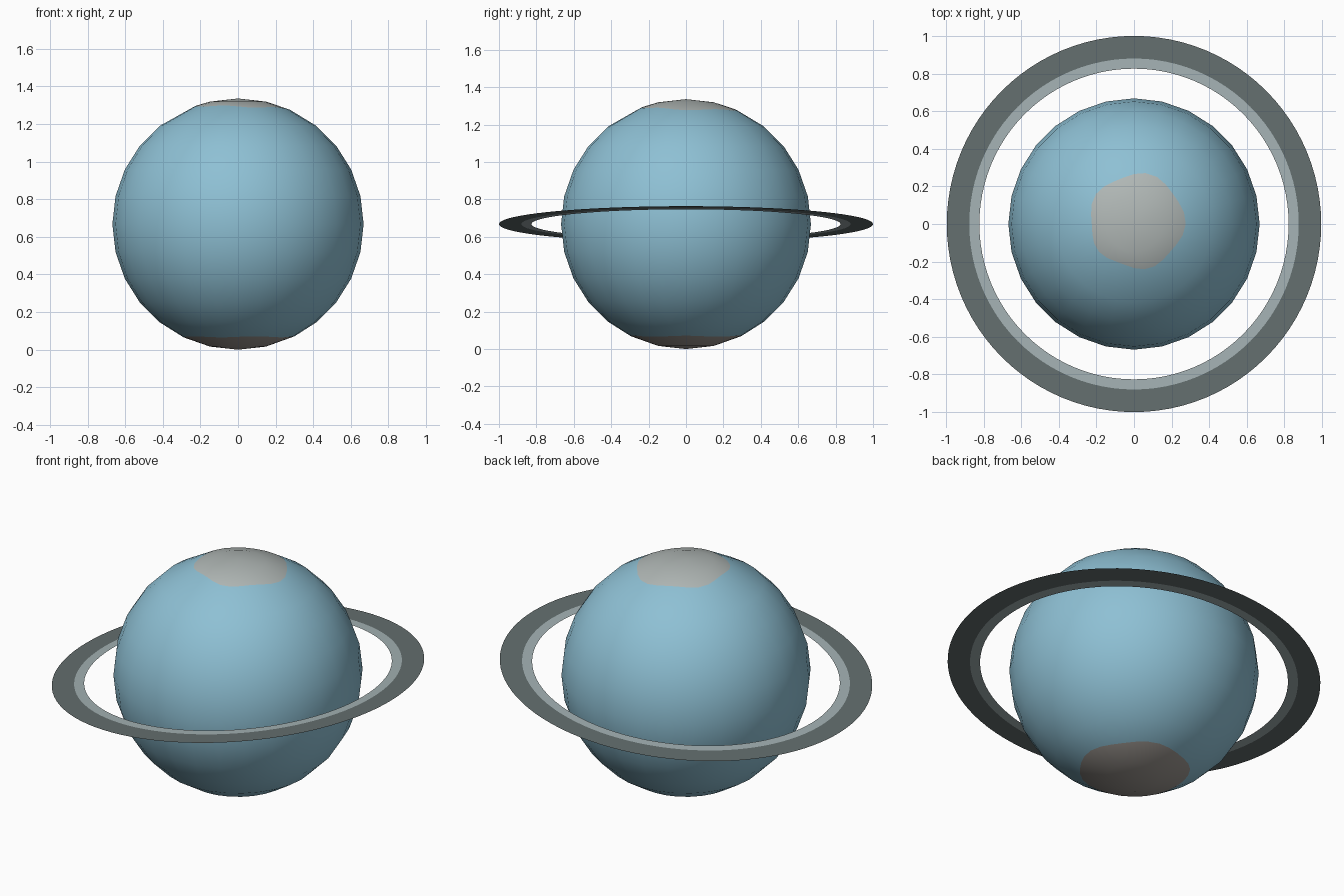
import bpy, bmesh, math

if "Cube" in bpy.data.objects:
    bpy.data.objects.remove(bpy.data.objects["Cube"])

R, CZ = 0.668, 0.668
SEG, ROWS = 28, 14


def material(name, srgb):
    m = bpy.data.materials.new(name)
    lin = [((c / 255 + 0.055) / 1.055) ** 2.4 for c in srgb]
    m.diffuse_color = (*lin, 1)
    m.use_nodes = True
    m.node_tree.nodes["Principled BSDF"].inputs["Base Color"].default_value = m.diffuse_color
    return m


def add_object(name, bm, mats):
    me = bpy.data.meshes.new(name)
    bm.to_mesh(me)
    bm.free()
    for m in mats:
        me.materials.append(m)
    ob = bpy.data.objects.new(name, me)
    bpy.context.collection.objects.link(ob)
    return ob


blue = material("pale blue", (142, 192, 212))
north = material("polar grey", (176, 183, 181))
south = material("warm grey", (158, 152, 146))
ring_dark = material("dark ring grey", (100, 111, 111))
ring_light = material("light ring grey", (164, 178, 180))

# planet: faceted-outline sphere, second row of vertices follows the uneven cap edges
bm = bmesh.new()
bmesh.ops.create_uvsphere(bm, u_segments=SEG, v_segments=ROWS, radius=R)
step = math.pi / ROWS
for v in bm.verts:
    polar = math.acos(max(-1, min(1, v.co.z / R)))
    row = round(polar / step)
    a = math.atan2(v.co.y, v.co.x)
    if row == 2:
        r = 0.25 + 0.022 * math.cos(a - 0.8) + 0.010 * math.cos(5 * a)
    elif row == ROWS - 2:
        r = 0.295 + 0.006 * math.cos(5 * a)
    else:
        continue
    z = math.copysign(math.sqrt(R * R - r * r), v.co.z)
    v.co = (r * math.cos(a), r * math.sin(a), z)
for f in bm.faces:
    f.smooth = True
    rows = [abs(v.co.z) for v in f.verts]
    # cap faces are those lying wholly inside the cap edge rows
    limit = 0.605 if f.calc_center_median().z > 0 else 0.59
    if min(rows) > limit:
        f.material_index = 1 if f.calc_center_median().z > 0 else 2
planet = add_object("planet", bm, [blue, north, south])
planet.location.z = CZ


# rings: paper-thin flat bands facing up, tilted about y
def ring_band(name, r0, r1, mat, n=96):
    bm = bmesh.new()
    loops = [[bm.verts.new((r * math.cos(2 * math.pi * i / n),
                            r * math.sin(2 * math.pi * i / n), 0))
              for i in range(n)] for r in (r0, r1)]
    for i in range(n):
        j = (i + 1) % n
        bm.faces.new((loops[0][i], loops[1][i], loops[1][j], loops[0][j]))
    ob = add_object(name, bm, [mat])
    ob.location.z = CZ
    ob.rotation_euler.y = -math.radians(5.5)


ring_band("inner_ring", 0.826, 0.88, ring_light)
ring_band("outer_ring", 0.88, 1.0, ring_dark)
